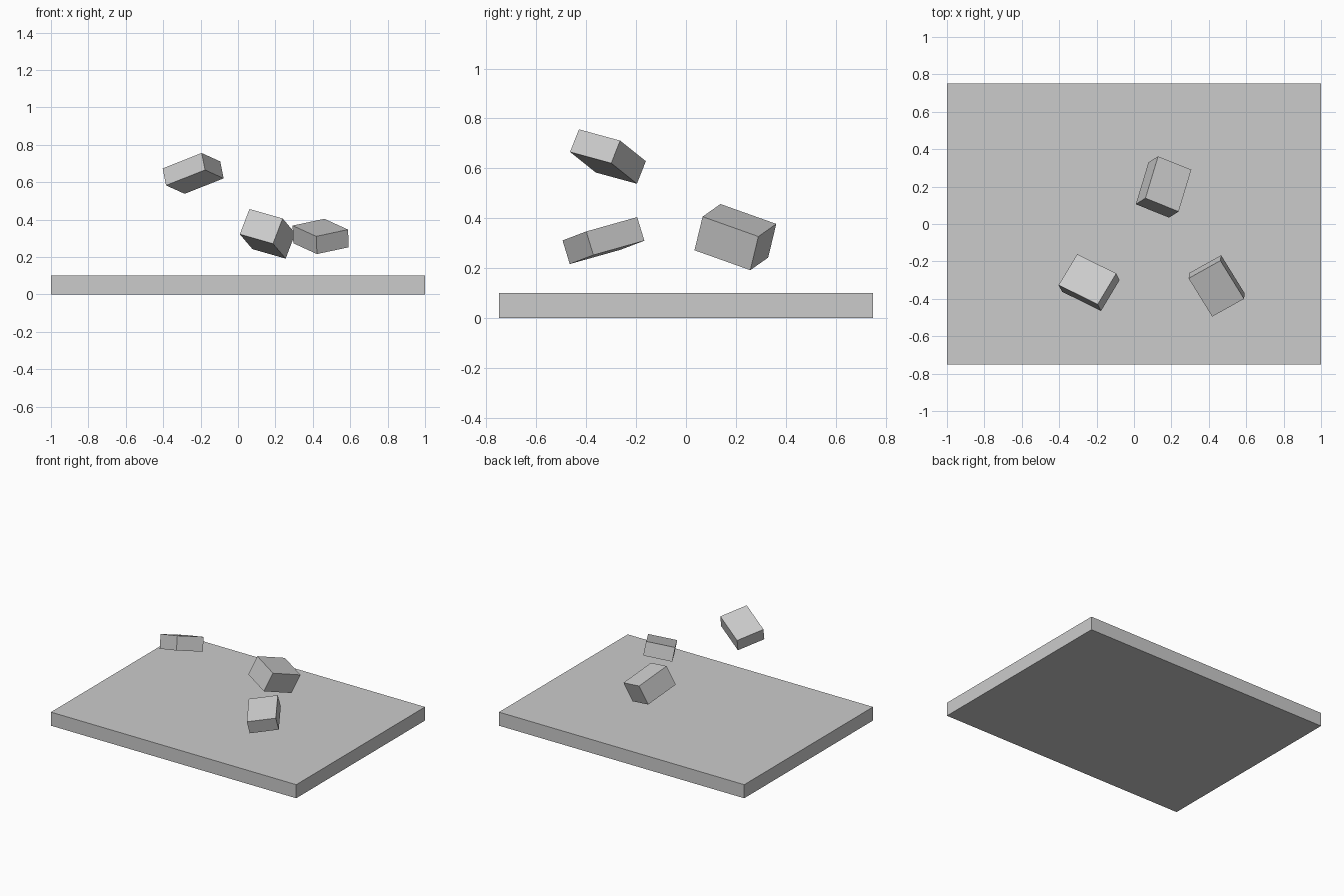
import bpy
from math import radians

if "Cube" in bpy.data.objects:
    bpy.data.objects.remove(bpy.data.objects["Cube"], do_unlink=True)

# One plain grey for every part
grey = bpy.data.materials.new("plain_grey")
grey.use_nodes = True
colour = (0.6, 0.6, 0.6, 1)
grey.diffuse_color = colour
grey.node_tree.nodes["Principled BSDF"].inputs["Base Color"].default_value = colour


def box(name, size, centre, tilt=(0, 0, 0)):
    """Add a flat-shaded box of the given size, tilted by degrees."""
    bpy.ops.mesh.primitive_cube_add(size=1, location=centre,
                                    rotation=[radians(a) for a in tilt])
    part = bpy.context.object
    part.name = name
    part.scale = size
    bpy.ops.object.transform_apply(location=False, rotation=False, scale=True)
    part.data.materials.append(grey)
    return part


# Ground slab
box("floor_slab", (2, 1.5, 0.1), (0, 0, 0.05))

# Tumbling blocks above the slab
box("high_block", (0.247, 0.198, 0.099), (-0.24, -0.313, 0.647), (-14, -19.5, -26.3))
box("thick_block", (0.198, 0.247, 0.148), (0.158, 0.198, 0.324), (-19.5, 14.8, -22))
box("low_block", (0.198, 0.247, 0.099), (0.442, -0.331, 0.31), (13.7, -10.5, 29.2))
